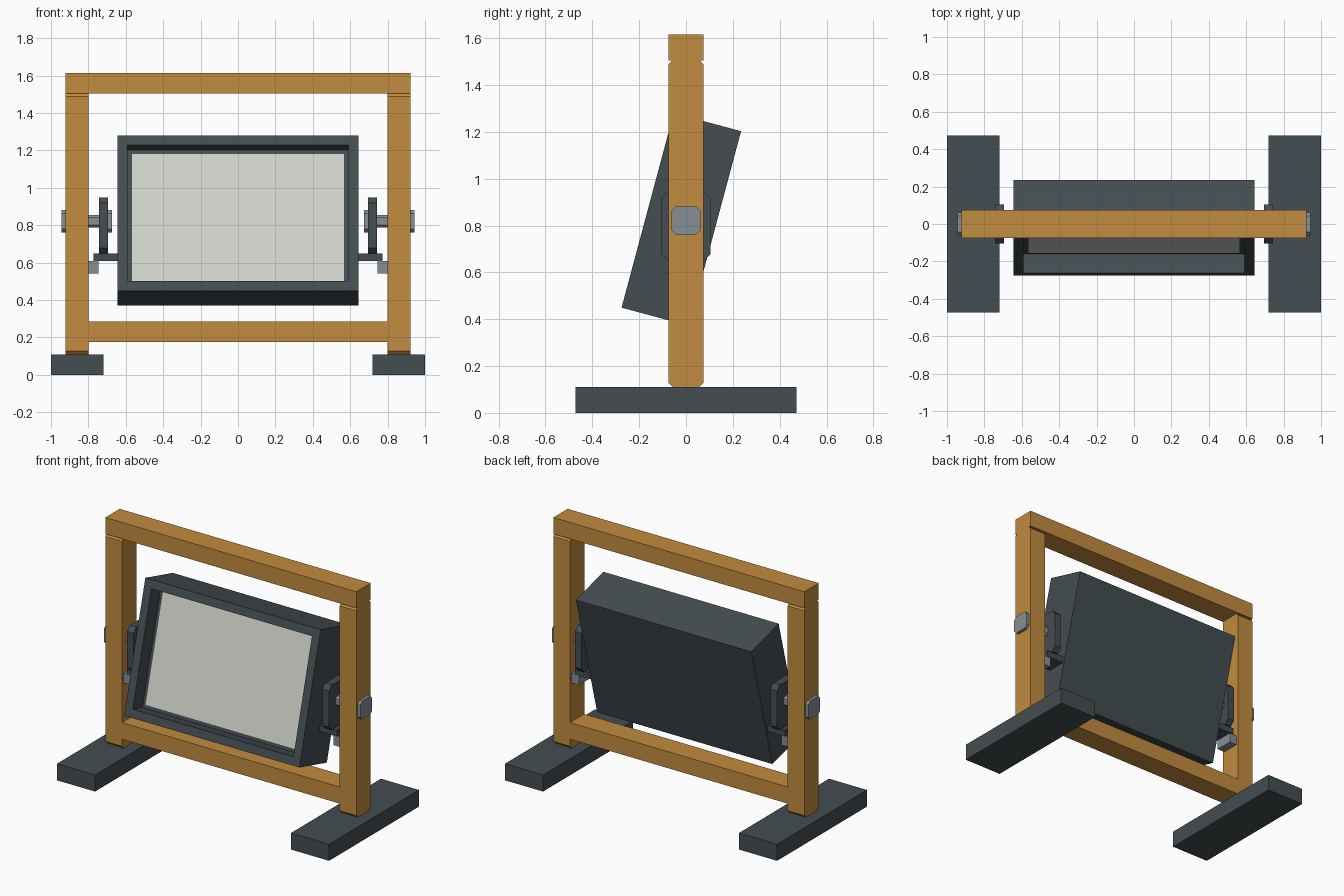
import bpy, bmesh, math
from mathutils import Matrix

if "Cube" in bpy.data.objects:
    bpy.data.objects.remove(bpy.data.objects["Cube"])


def material(name, rgb):
    m = bpy.data.materials.new(name)
    m.diffuse_color = (*rgb, 1)
    m.use_nodes = True
    m.node_tree.nodes["Principled BSDF"].inputs["Base Color"].default_value = m.diffuse_color
    return m


WOOD = material("wood", (0.54, 0.26, 0.05))
DARK = material("dark_grey", (0.058, 0.075, 0.083))
STEEL = material("steel", (0.24, 0.28, 0.30))
PANEL = material("panel", (0.64, 0.66, 0.60))


def finish(name, bm, mat):
    bmesh.ops.recalc_face_normals(bm, faces=bm.faces)
    me = bpy.data.meshes.new(name)
    bm.to_mesh(me)
    bm.free()
    me.materials.append(mat)
    ob = bpy.data.objects.new(name, me)
    bpy.context.collection.objects.link(ob)
    return ob


def block(name, x, y, z, mat, c=0.0):
    """Bar between ranges x, y, z; c chamfers the corners of its y-z profile."""
    (y0, y1), (z0, z1) = y, z
    if c:
        pts = [(y0 + c, z0), (y1 - c, z0), (y1, z0 + c), (y1, z1 - c),
               (y1 - c, z1), (y0 + c, z1), (y0, z1 - c), (y0, z0 + c)]
    else:
        pts = [(y0, z0), (y1, z0), (y1, z1), (y0, z1)]
    bm = bmesh.new()
    face = bm.faces.new([bm.verts.new((x[0], *p)) for p in pts])
    ext = bmesh.ops.extrude_face_region(bm, geom=[face])["geom"]
    bmesh.ops.translate(bm, vec=(x[1] - x[0], 0, 0),
                        verts=[v for v in ext if isinstance(v, bmesh.types.BMVert)])
    return finish(name, bm, mat)


def pair(name, x, y, z, mat, c=0.0):
    """Same block on the right and the left."""
    block(name + "_right", x, y, z, mat, c)
    block(name + "_left", (-x[1], -x[0]), y, z, mat, c)


# Standing frame
W = (-0.075, 0.075)
pair("foot", (0.72, 1.0), (-0.472, 0.472), (0, 0.11), DARK)
pair("post", (0.80, 0.922), W, (0.11, 1.507), WOOD, 0.018)
block("top_beam", (-0.922, 0.922), W, (1.505, 1.615), WOOD)
block("bottom_rail", (-0.80, 0.80), W, (0.175, 0.285), WOOD)

# Pivots, side plates and supports
K, KZ = (-0.062, 0.062), (0.76, 0.882)
pair("pivot_knob", (0.918, 0.943), K, KZ, STEEL, 0.02)
pair("pivot_axle", (0.68, 0.93), (-0.034, 0.034), (0.787, 0.855), STEEL, 0.015)
pair("pivot_cap", (0.675, 0.694), K, KZ, STEEL, 0.02)
pair("side_plate", (0.694, 0.742), (-0.105, 0.105), (0.648, 0.948), DARK, 0.03)
pair("support_shelf", (0.64, 0.772), (-0.065, 0.065), (0.608, 0.65), DARK)
pair("stop_block", (0.745, 0.802), (-0.06, 0.06), (0.543, 0.608), STEEL)

# Tilted housing with a recessed front
TILT = Matrix.Translation((0, -0.02, 0.826)) @ Matrix.Rotation(math.radians(-15), 4, 'X')
bm = bmesh.new()
bmesh.ops.create_cube(bm, size=1, matrix=Matrix.Diagonal((1.288, 0.298, 0.86, 1)))
front = min(bm.faces, key=lambda f: f.calc_center_median().y)
bmesh.ops.inset_region(bm, faces=[front], thickness=0.076)
ext = bmesh.ops.extrude_face_region(bm, geom=[front])["geom"]
bmesh.ops.translate(bm, vec=(0, 0.105, 0),
                    verts=[v for v in ext if isinstance(v, bmesh.types.BMVert)])
if front.is_valid:
    bmesh.ops.delete(bm, geom=[front], context='FACES_ONLY')
finish("housing", bm, DARK).matrix_world = TILT

# Light panel at the bottom of the recess
panel = block("panel", (-0.568, 0.568), (-0.049, -0.04), (-0.354, 0.354), PANEL)
panel.matrix_world = TILT
